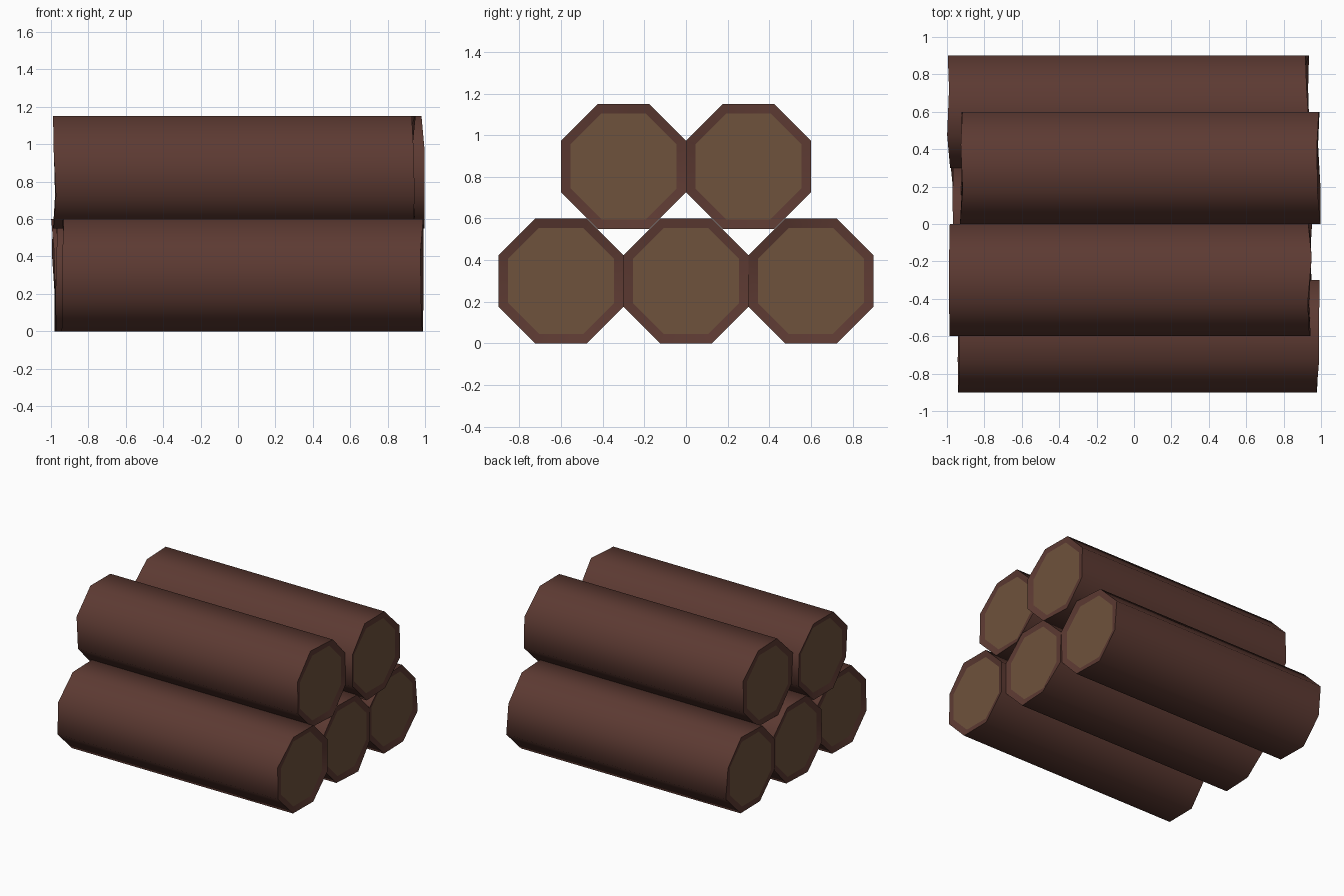
import bpy, bmesh, math, random

if "Cube" in bpy.data.objects:
    bpy.data.objects.remove(bpy.data.objects["Cube"])

random.seed(4)
SIDES = 8


def material(name, rgb):
    m = bpy.data.materials.new(name)
    m.diffuse_color = (*rgb, 1)
    m.use_nodes = True
    m.node_tree.nodes["Principled BSDF"].inputs["Base Color"].default_value = m.diffuse_color
    return m


bark = material("dark_bark", (0.108, 0.042, 0.032))
wood = material("cut_wood", (0.156, 0.084, 0.045))


def log(name, y, z, x0, x1):
    """Octagonal log: bark tube, uneven rims, recessed cut wood at both ends."""
    bm = bmesh.new()

    def ring(x, apothem, jitter=0.0):
        r = apothem / math.cos(math.pi / SIDES)
        out = []
        for i in range(SIDES):
            a = math.tau * (i + 0.5) / SIDES
            out.append(bm.verts.new((x + random.uniform(-jitter, jitter),
                                     y + r * math.cos(a), z + r * math.sin(a))))
        return out

    rings = [ring(x0 + 0.02, 0.255), ring(x0 + 0.012, 0.30, 0.012),
             ring(x1 - 0.012, 0.30, 0.012), ring(x1 - 0.02, 0.255)]
    for a, b in zip(rings, rings[1:]):
        for i in range(SIDES):
            j = (i + 1) % SIDES
            bm.faces.new((a[i], a[j], b[j], b[i]))
    for cap in (rings[0], rings[-1]):
        bm.faces.new(cap).material_index = 1
    bmesh.ops.recalc_face_normals(bm, faces=bm.faces)
    for f in bm.faces:
        f.smooth = f.material_index == 0
    # crisp edge around the cut wood and along the rim
    for e in bm.edges:
        if e.calc_face_angle(0) > math.radians(50) or len({f.material_index for f in e.link_faces}) > 1:
            e.smooth = False
    me = bpy.data.meshes.new(name)
    bm.to_mesh(me)
    bm.free()
    me.materials.append(bark)
    me.materials.append(wood)
    ob = bpy.data.objects.new(name, me)
    bpy.context.collection.objects.link(ob)


# bottom row of three, top row of two, staggered lengthwise
log("bottom_front_log", -0.6, 0.30, -0.945, 0.995)
log("bottom_middle_log", 0.0, 0.30, -0.98, 0.96)
log("bottom_back_log", 0.6, 0.30, -1.0, 0.94)
log("top_front_log", -0.3, 0.85, -0.99, 0.95)
log("top_back_log", 0.3, 0.85, -0.94, 1.0)
